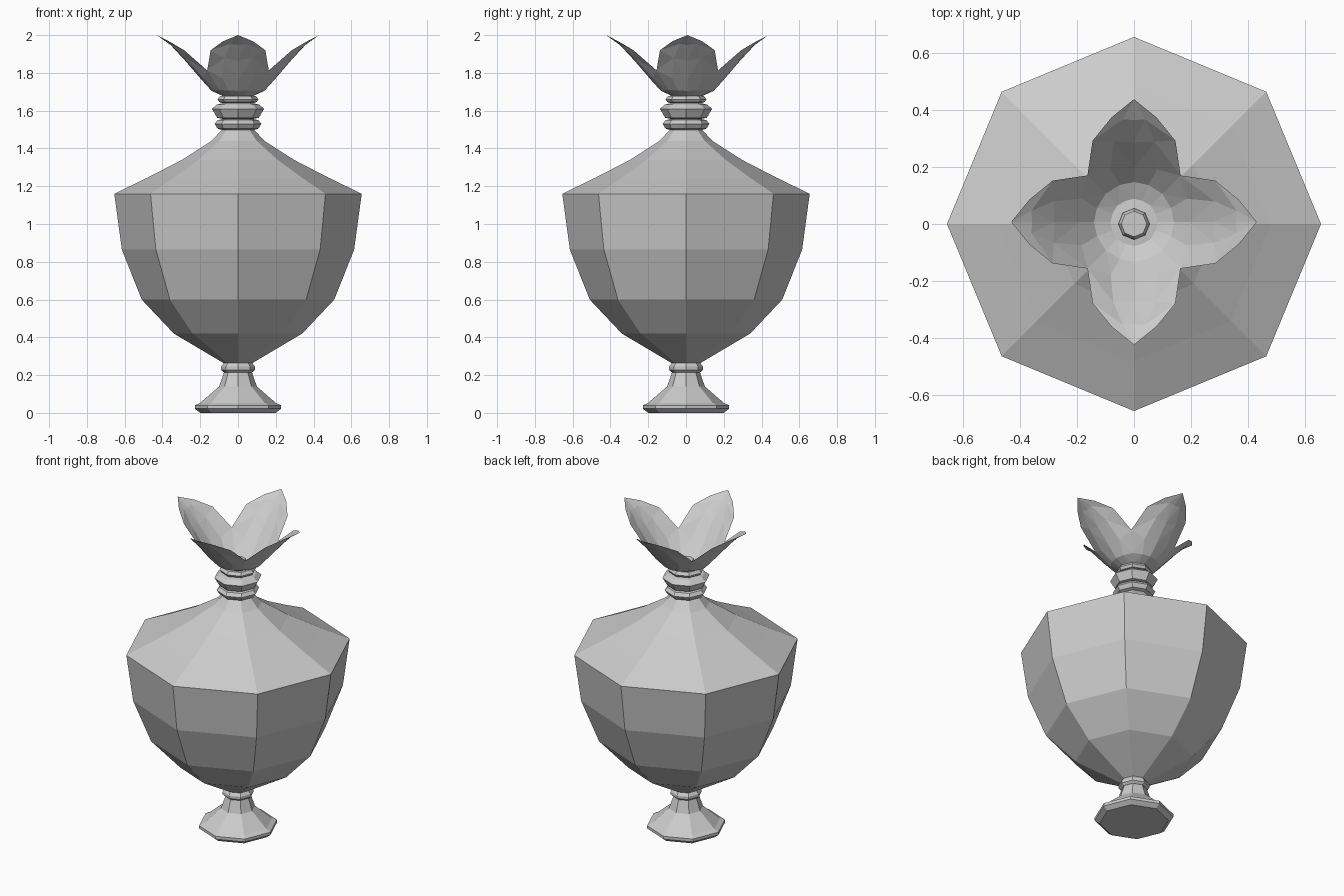
import bpy
from math import cos, sin, pi

if "Cube" in bpy.data.objects:
    bpy.data.objects.remove(bpy.data.objects["Cube"])

SIDES = 8


def make_object(name, verts, faces):
    mesh = bpy.data.meshes.new(name)
    mesh.from_pydata(verts, [], faces)
    mesh.update()
    obj = bpy.data.objects.new(name, mesh)
    bpy.context.collection.objects.link(obj)
    return obj


def lathe(name, profile):
    """Closed octagonal turned part from (radius, z) points, bottom to top."""
    verts = [(r * cos(2 * pi * k / SIDES), r * sin(2 * pi * k / SIDES), z)
             for r, z in profile for k in range(SIDES)]
    faces = [tuple(reversed(range(SIDES)))]
    for i in range(len(profile) - 1):
        a, b = i * SIDES, (i + 1) * SIDES
        for k in range(SIDES):
            n = (k + 1) % SIDES
            faces.append((a + k, a + n, b + n, b + k))
    top = (len(profile) - 1) * SIDES
    faces.append(tuple(range(top, top + SIDES)))
    return make_object(name, verts, faces)


# Flared foot and the small collar above it
lathe("foot", [(0.20, 0), (0.228, 0.022), (0.228, 0.04), (0.20, 0.053),
               (0.10, 0.14), (0.072, 0.22)])
lathe("foot_collar", [(0.075, 0.215), (0.09, 0.228), (0.09, 0.245), (0.075, 0.265)])

# Bowl with concave shoulder
lathe("body", [(0.07, 0.26), (0.34, 0.42), (0.51, 0.60), (0.615, 0.865),
               (0.655, 1.16), (0.48, 1.245), (0.296, 1.34), (0.14, 1.44),
               (0.08, 1.505)])

# Stacked neck rings and the stub inside the flower
lathe("neck_rings", [(0.075, 1.495), (0.108, 1.505), (0.124, 1.53), (0.108, 1.55),
                     (0.08, 1.556), (0.11, 1.562), (0.138, 1.61), (0.112, 1.632),
                     (0.08, 1.64), (0.098, 1.645), (0.108, 1.66), (0.095, 1.678),
                     (0.055, 1.682), (0.055, 1.70), (0.045, 1.72)])

# Four cupped petals: rib radius, rib z, edge radius, edge half width, edge z
ROWS = [(0.08, 1.678, 0.057, 0.057, 1.678),
        (0.14, 1.705, 0.099, 0.099, 1.71),
        (0.19, 1.76, 0.163, 0.163, 1.813),
        (0.28, 1.865, 0.285, 0.145, 1.92),
        (0.357, 1.948, 0.367, 0.078, 1.968)]
TS = (-1, -0.5, 0, 0.5, 1)
verts, faces = [], []
for p in range(4):
    base, a = len(verts), p * pi / 2
    pts = [(rr + (er - rr) * t * t, w * t, rz + (ez - rz) * t * t)
           for rr, rz, er, w, ez in ROWS for t in TS]
    pts.append((0.43, 0, 2.0))
    verts += [(r * cos(a) - s * sin(a), r * sin(a) + s * cos(a) + 0.007, z)
              for r, s, z in pts]
    for i in range(len(ROWS) - 1):
        for j in range(4):
            q = [base + i * 5 + j, base + i * 5 + j + 1,
                 base + i * 5 + j + 6, base + i * 5 + j + 5]
            # Fold the facets symmetrically about the rib
            if j % 2:
                faces += [(q[0], q[1], q[3]), (q[1], q[2], q[3])]
            else:
                faces += [(q[0], q[1], q[2]), (q[0], q[2], q[3])]
    tip, last = base + len(pts) - 1, base + (len(ROWS) - 1) * 5
    faces += [(last + j, last + j + 1, tip) for j in range(4)]
make_object("flower_petals", verts, faces)
